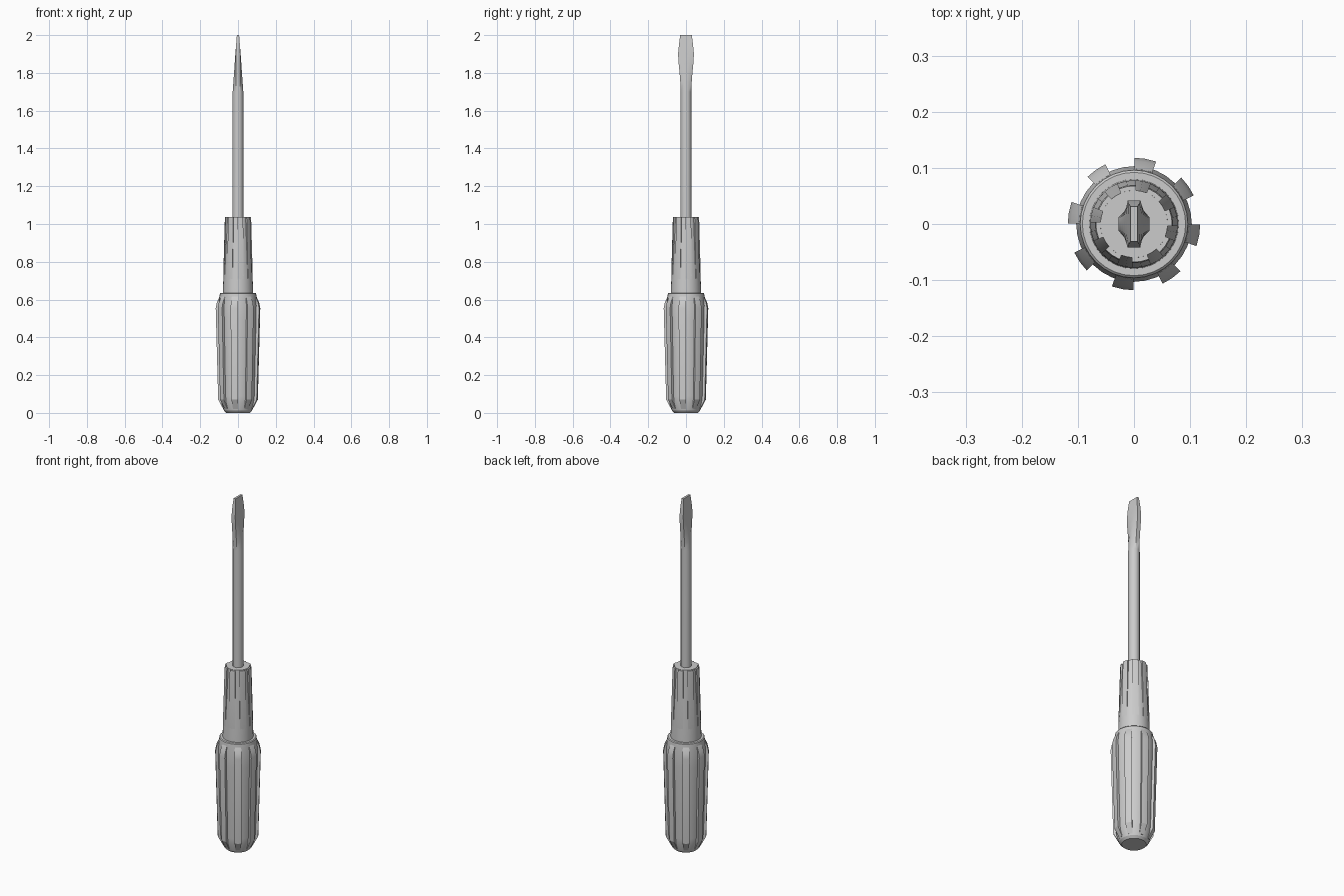
import bpy, bmesh
from math import sin, cos, pi, radians

if "Cube" in bpy.data.objects:
    bpy.data.objects.remove(bpy.data.objects["Cube"])


def finish(name, bm, angle):
    bmesh.ops.recalc_face_normals(bm, faces=bm.faces)
    me = bpy.data.meshes.new(name)
    bm.to_mesh(me)
    bm.free()
    ob = bpy.data.objects.new(name, me)
    bpy.context.collection.objects.link(ob)
    bpy.ops.object.select_all(action='DESELECT')
    ob.select_set(True)
    bpy.context.view_layer.objects.active = ob
    bpy.ops.object.shade_smooth_by_angle(angle=radians(angle))
    return ob


def loft(bm, rings, closed=True):
    """Skin a list of equal-length point rings and cap both ends."""
    vs = [[bm.verts.new(p) for p in r] for r in rings]
    n = len(vs[0])
    for a, b in zip(vs, vs[1:]):
        for i in range(n):
            j = (i + 1) % n
            bm.faces.new((a[i], a[j], b[j], b[i]))
    bm.faces.new(vs[0])
    bm.faces.new(vs[-1])


def lathe(name, profile, n=32):
    bm = bmesh.new()
    loft(bm, [[(r * cos(2 * pi * i / n), r * sin(2 * pi * i / n), z) for i in range(n)]
              for r, z in profile])
    return finish(name, bm, 25)


def ribs(name, profile, inner, half, offset, count=8):
    """Raised ribs around z; profile is (outer radius, z), half is half-width in degrees."""
    bm = bmesh.new()
    for k in range(count):
        c = radians(offset + 360 * k / count)
        h = radians(half)
        rings = []
        for r, z in profile:
            pts = [(inner, -h), (r, -h), (r, 0), (r, h), (inner, h)]
            rings.append([(q * cos(c + a), q * sin(c + a), z) for q, a in pts])
        loft(bm, rings)
    return finish(name, bm, 20)


# Lower grip
lathe("grip_core", [(0.062, 0), (0.074, 0.012), (0.088, 0.055), (0.092, 0.09),
                    (0.102, 0.5), (0.103, 0.57), (0.096, 0.632), (0.092, 0.636)])
ribs("grip_ribs", [(0.078, 0.02), (0.105, 0.07), (0.118, 0.555), (0.112, 0.585),
                   (0.098, 0.615)], 0.07, 9.5, -10)

# Upper neck
lathe("neck_core", [(0.08, 0.62), (0.078, 0.7), (0.06, 1.038)])
ribs("neck_ribs", [(0.077, 0.68), (0.078, 0.73), (0.07, 1.02), (0.068, 1.036)],
     0.05, 13, 10)

# Steel shaft ending in a flat blade: (z, half thickness in x, half width in y)
R = 0.028 / cos(pi / 8)
rings = []
for z, hx, hy in [(1.0, 0.028, 0.028), (1.7, 0.028, 0.028), (1.75, 0.0245, 0.030),
                  (1.8, 0.021, 0.034), (1.85, 0.0175, 0.039), (1.9, 0.014, 0.042),
                  (1.95, 0.010, 0.037), (2.0, 0.006, 0.031)]:
    ring = []
    for i in range(8):
        a = pi / 8 + i * pi / 4
        x = max(-hx, min(hx, R * cos(a)))
        ring.append((x, R * sin(a) * hy / 0.028, z))
    rings.append(ring)
bm = bmesh.new()
loft(bm, rings)
finish("shaft_and_blade", bm, 46)
